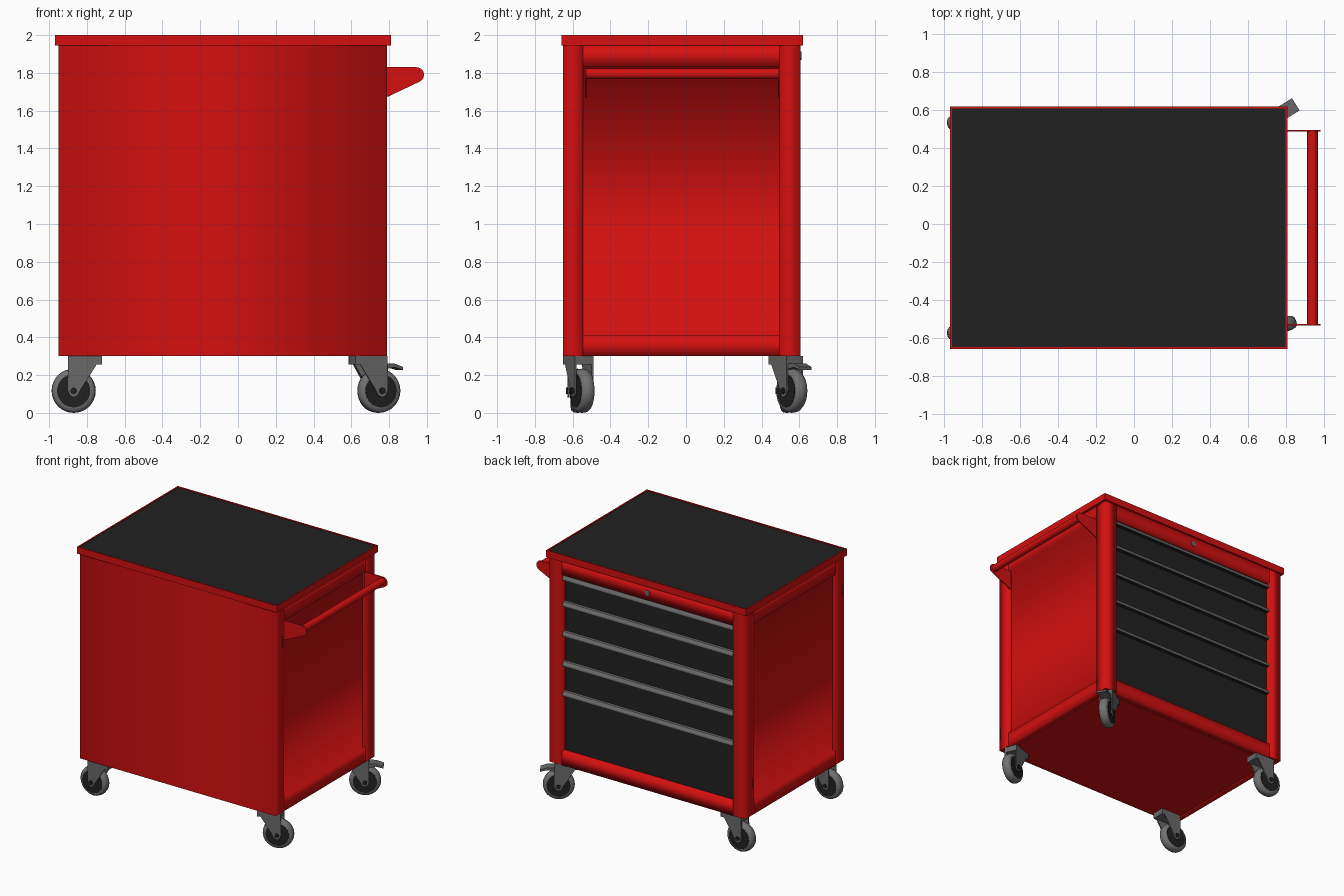
import bpy, bmesh, math
from mathutils import Matrix, Vector

if "Cube" in bpy.data.objects:
    bpy.data.objects.remove(bpy.data.objects["Cube"])


def material(name, c):
    m = bpy.data.materials.new(name)
    m.diffuse_color = (*c, 1)
    m.use_nodes = True
    m.node_tree.nodes["Principled BSDF"].inputs["Base Color"].default_value = m.diffuse_color
    return m


RED = material("red paint", (0.66, 0.005, 0.005))
BLACK = material("black", (0.015, 0.015, 0.015))
GREY = material("grey metal", (0.14, 0.14, 0.14))
TYRE = material("tyre grey", (0.17, 0.17, 0.17))


def finish(name, bm, mats, matrix=None):
    bmesh.ops.recalc_face_normals(bm, faces=bm.faces)
    me = bpy.data.meshes.new(name)
    bm.to_mesh(me)
    bm.free()
    for m in mats:
        me.materials.append(m)
    ob = bpy.data.objects.new(name, me)
    bpy.context.collection.objects.link(ob)
    if matrix:
        me.transform(matrix)
    return ob


def place(axis, p, t):
    return {'x': (t, *p), 'y': (p[0], t, p[1]), 'z': (*p, t)}[axis]


def prism(name, pts, axis, a, b, mat, soft=True, matrix=None):
    """Extrude a profile along an axis; soft walls share normals, caps stay sharp."""
    bm = bmesh.new()
    r = [[bm.verts.new(place(axis, p, t)) for p in pts] for t in (a, b)]
    n = len(pts)
    for i in range(n):
        j = (i + 1) % n
        bm.faces.new((r[0][i], r[0][j], r[1][j], r[1][i])).smooth = soft
    for ring in r:
        for e in bm.faces.new(ring).edges:
            e.smooth = False
    return finish(name, bm, [mat], matrix)


def rect(x0, x1, y0, y1):
    return [(x0, y0), (x1, y0), (x1, y1), (x0, y1)]


def lathe_y(name, prof, centre, mat, matrix=None, sides=32):
    """Revolve (y, radius) pairs about an axis parallel to y."""
    bm = bmesh.new()
    rings = []
    for y, rad in prof:
        rings.append([bm.verts.new((centre[0] + rad * math.cos(t), centre[1] + y,
                                    centre[2] + rad * math.sin(t)))
                      for t in (2 * math.pi * k / sides for k in range(sides))])
    for p, q in zip(rings, rings[1:]):
        for k in range(sides):
            l = (k + 1) % sides
            bm.faces.new((p[k], p[l], q[l], q[k])).smooth = True
    for ring in (rings[0], rings[-1]):
        for e in bm.faces.new(ring).edges:
            e.smooth = False
    return finish(name, bm, [mat], matrix)


def mirror(pts):
    return [(-0.16 - x, y) for x, y in pts]


# Cabinet: wrapped front panel, recessed sides, rear posts and rails, floor
wrap = [(-.95, -.65), (.79, -.65), (.79, -.545), (.74, -.545),
        (.74, -.63), (-.90, -.63), (-.90, -.545), (-.95, -.545)]
prism("front_panel", wrap, 'z', .30, 1.95, RED)
side = [(.79, 1.95), (.79, 1.83), (.76, 1.83), (.76, .41),
        (.79, .41), (.79, .30), (.74, .30), (.74, 1.95)]
prism("right_side_panel", side, 'y', -.545, .495, RED)
prism("left_side_panel", mirror(side), 'y', -.545, .495, RED)
post = rect(.68, .79, .495, .605)
prism("right_rear_post", post, 'z', .30, 1.95, RED)
prism("left_rear_post", mirror(post), 'z', .30, 1.95, RED)
prism("upper_rear_rail", rect(.54, .605, 1.83, 1.95), 'x', -.84, .68, RED)
prism("lower_rear_rail", rect(.54, .605, .30, .41), 'x', -.84, .68, RED)
prism("floor", rect(-.91, .75, -.64, .56), 'z', .301, .315, RED, False)
lathe_y("lock", [(0, .022), (.008, .022)], (-.08, .603, 1.89), GREY)

# Worktop with a thin red rim around a black mat
bm = bmesh.new()
bmesh.ops.create_cube(bm, size=1)
for v in bm.verts:
    v.co = Vector((-.08 + v.co.x * 1.78, -.02 + v.co.y * 1.28, 1.9725 + v.co.z * .055))
bm.normal_update()
top = max(bm.faces, key=lambda f: f.normal.z)
bmesh.ops.inset_region(bm, faces=[top], thickness=.015)
ret = bmesh.ops.extrude_discrete_faces(bm, faces=[top])
top = ret['faces'][0]
top.material_index = 1
bmesh.ops.translate(bm, verts=top.verts, vec=(0, 0, -.006))
finish("worktop", bm, [RED, BLACK])

# Drawers with sloping grip lips along their top edges
levels = [1.83, 1.60, 1.36, 1.12, .88, .41]
for i, (hi, lo) in enumerate(zip(levels, levels[1:])):
    prism(f"drawer_{i + 1}", rect(.45, .572, lo + .004, hi - .004), 'x', -.838, .678, BLACK, False)
    z = hi - .02 if i == 0 else hi
    lip = [(.565, z + .015), (.588, z + .010), (.603, z - .012), (.603, z - .024), (.565, z - .026)]
    ob = prism(f"drawer_lip_{i + 1}", lip, 'x', -.838, .678, GREY, False)
    ob.data.materials.append(BLACK)
    for f in ob.data.polygons:
        if f.normal.z < -.5:
            f.material_index = 1

# Push handle: bar between two thin brackets
nose = [(.945 + .04 * math.cos(t), 1.79 + .04 * math.sin(t))
        for t in (math.radians(-65 + 155 * k / 8) for k in range(9))]
bracket = [(.785, 1.67)] + nose + [(.785, 1.83)]
for name, y in (("front", -.535), ("rear", .487)):
    prism(f"{name}_handle_bracket", bracket, 'y', y, y + .008, RED, False)
lathe_y("handle_bar", [(-.53, .028), (.49, .028)], (.942, 0, 1.795), RED)


# Casters: fork, wheel trailing in +x before turning, optional brake pedal
def caster(name, x, y, angle, pedal=False):
    m = Matrix.Translation((x, y, 0)) @ Matrix.Rotation(math.radians(angle), 4, 'Z')
    hub = (.07, 0, .117)
    arm = [(-.08, .30), (.10, .30), (.102, .12), (.09, .092),
           (.07, .082), (.048, .092), (.035, .12)]
    for s, tag in ((-1, "a"), (1, "b")):
        prism(f"{name}_fork_{tag}", arm, 'y', s * .042, s * .052, GREY, False, m)
        lathe_y(f"{name}_hub_{tag}", [(s * .02, .088), (s * .037, .088)], hub, BLACK, m)
    prism(f"{name}_fork_top", rect(-.08, .10, -.052, .052), 'z', .255, .302, GREY, False, m)
    lathe_y(f"{name}_tyre", [(-.035, .09), (-.032, .104), (-.02, .114), (0, .117),
                             (.02, .114), (.032, .104), (.035, .09)], hub, TYRE, m)
    lathe_y(f"{name}_axle", [(-.06, .017), (.06, .017)], hub, BLACK, m, 12)
    if pedal:
        prism(f"{name}_brake_pedal", [(.08, .262), (.15, .262), (.205, .243), (.205, .228),
                                      (.15, .242), (.08, .23)], 'y', -.038, .038, GREY, False, m)


caster("front_left_caster", -.80, -.575, 180)
caster("rear_left_caster", -.80, .535, 180)
caster("front_right_caster", .68, -.574, 20)
caster("rear_right_caster", .68, .523, 32, True)
